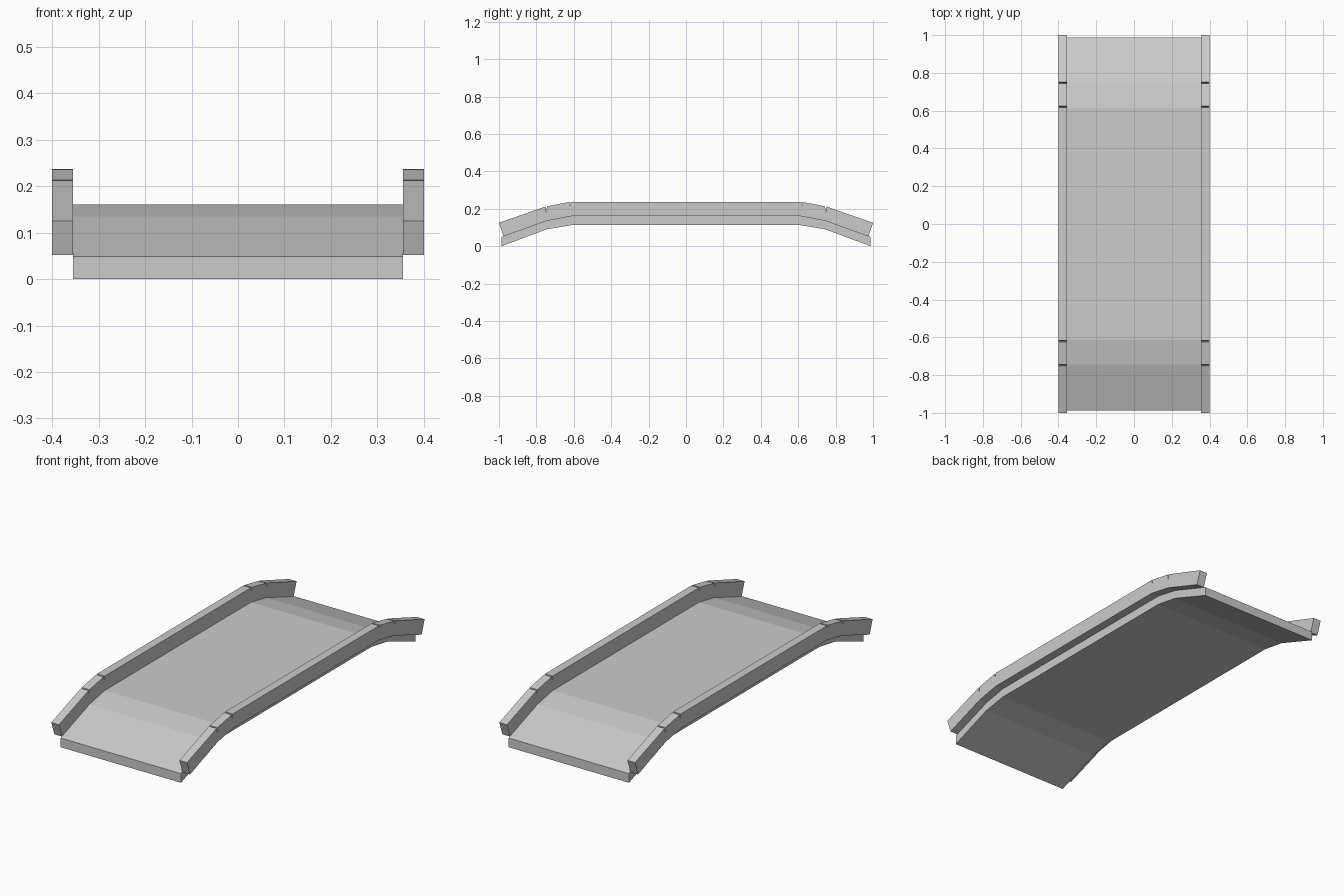
import bpy
import bmesh

cube = bpy.data.objects.get("Cube")
if cube:
    bpy.data.objects.remove(cube, do_unlink=True)

grey = bpy.data.materials.new("light_grey")
grey.use_nodes = True
colour = (0.6, 0.6, 0.6, 1)
grey.diffuse_color = colour
grey.node_tree.nodes["Principled BSDF"].inputs["Base Color"].default_value = colour


def mirrored(points):
    """Complete a half profile, running from the front end, to the back end."""
    return points + [(-y, z) for y, z in reversed(points)]


def extrude_profile(name, profile, x0, x1):
    """Extrude a closed side profile of (y, z) points from x0 to x1."""
    bm = bmesh.new()
    face = bm.faces.new([bm.verts.new((x0, y, z)) for y, z in profile])
    result = bmesh.ops.extrude_face_region(bm, geom=[face])
    verts = [v for v in result["geom"] if isinstance(v, bmesh.types.BMVert)]
    bmesh.ops.translate(bm, verts=verts, vec=(x1 - x0, 0, 0))
    bmesh.ops.recalc_face_normals(bm, faces=bm.faces)
    mesh = bpy.data.meshes.new(name)
    bm.to_mesh(mesh)
    bm.free()
    mesh.materials.append(grey)
    obj = bpy.data.objects.new(name, mesh)
    bpy.context.collection.objects.link(obj)
    return obj


def notch(y, z, slope, depth, half=0.004):
    """Narrow V-shaped crack in the rail top."""
    return [(y - half, z - half * slope), (y, z - depth), (y + half, z)]


# Walkway: level in the middle, bending down at both ends
deck_top = mirrored([(-0.987, 0.049), (-0.745, 0.135), (-0.615, 0.16)])
deck_bottom = mirrored([(-0.987, 0), (-0.745, 0.09), (-0.615, 0.112)])
extrude_profile("deck", deck_top + deck_bottom[::-1], -0.355, 0.355)

# Side rails: follow the deck, with cracks at each bend
rail_top = mirrored([(-1, 0.125)] + notch(-0.747, 0.213, 0.34, 0.032)
                    + notch(-0.62, 0.237, 0.19, 0.026))
rail_bottom = mirrored([(-0.975, 0.052), (-0.745, 0.135), (-0.615, 0.16)])
for name, x0, x1 in (("right_rail", -0.4, -0.355), ("left_rail", 0.355, 0.4)):
    extrude_profile(name, rail_top + rail_bottom[::-1], x0, x1)
